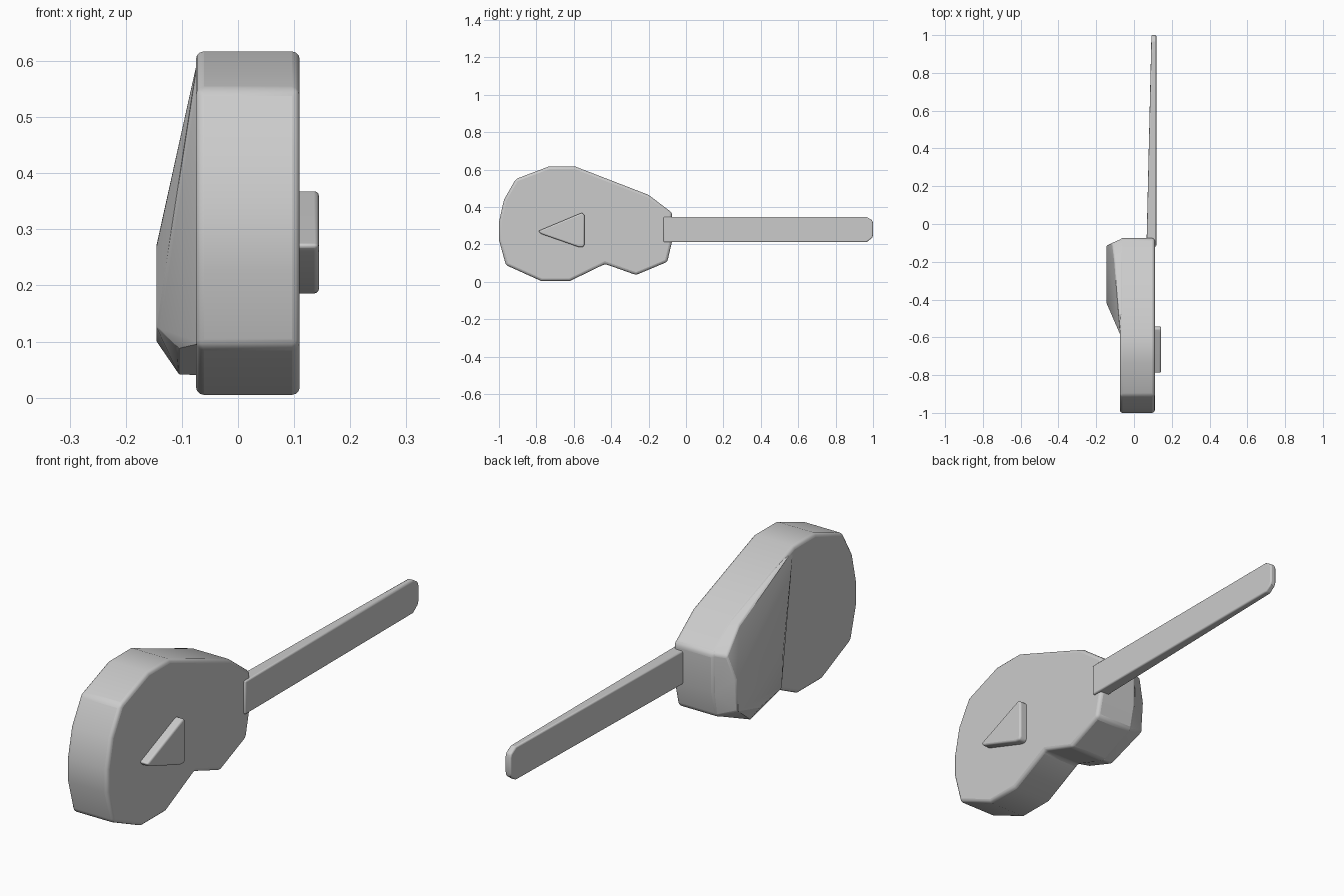
import bpy, bmesh

if "Cube" in bpy.data.objects:
    bpy.data.objects.remove(bpy.data.objects["Cube"])

grey = bpy.data.materials.new("light grey")
grey.diffuse_color = (0.6, 0.6, 0.6, 1)
grey.use_nodes = True
grey.node_tree.nodes["Principled BSDF"].inputs["Base Color"].default_value = grey.diffuse_color


def finish(name, bm, bevel):
    """Turn a bmesh into a softly bevelled object."""
    bmesh.ops.recalc_face_normals(bm, faces=bm.faces[:])
    me = bpy.data.meshes.new(name)
    bm.to_mesh(me)
    bm.free()
    me.materials.append(grey)
    ob = bpy.data.objects.new(name, me)
    bpy.context.collection.objects.link(ob)
    mod = ob.modifiers.new("soft_edges", 'BEVEL')
    mod.width = bevel
    mod.segments = 3
    mod.limit_method = 'ANGLE'
    mod.angle_limit = 0.6
    bpy.ops.object.select_all(action='DESELECT')
    ob.select_set(True)
    bpy.context.view_layer.objects.active = ob
    bpy.ops.object.shade_smooth_by_angle(angle=0.5)
    return ob


def slab(name, outline, x0, x1, bevel):
    """Extrude a (y, z) outline along x."""
    bm = bmesh.new()
    face = bm.faces.new([bm.verts.new((x0, y, z)) for y, z in outline])
    ext = bmesh.ops.extrude_face_region(bm, geom=[face])
    for v in ext["geom"]:
        if isinstance(v, bmesh.types.BMVert):
            v.co.x = x1
    return finish(name, bm, bevel)


# Guitar body
slab("body", [(-1, .225), (-.963, .09), (-.775, .005), (-.62, .005),
              (-.433, .096), (-.267, .037), (-.10, .107), (-.075, .215),
              (-.075, .37), (-.2, .465), (-.593, .617), (-.733, .617),
              (-.91, .55), (-.973, .44), (-1, .32)], -.075, .11, .014)

# Sloping bulge on the back of the upper body
bulge = [(-.06, -.433, .097), (-.06, -.267, .038), (-.06, -.10, .108),
         (-.06, -.076, .215), (-.06, -.076, .37), (-.06, -.2, .464),
         (-.07, -.593, .612),
         (-.105, -.267, .04), (-.105, -.40, .088),
         (-.145, -.41, .125), (-.145, -.27, .10), (-.145, -.125, .14),
         (-.145, -.115, .27), (-.145, -.42, .27),
         (-.115, -.10, .365), (-.103, -.2, .458)]
bm = bmesh.new()
for p in bulge:
    bm.verts.new(p)
hull = bmesh.ops.convex_hull(bm, input=bm.verts[:])
bmesh.ops.delete(bm, geom=[v for v in bm.verts if not v.link_faces], context='VERTS')
finish("back_bulge", bm, .006)

# Neck, thinner towards its tip
neck = slab("neck", [(-.12, .212), (.965, .212), (.995, .235), (1, .25),
                     (1, .315), (.995, .33), (.965, .348), (-.12, .348)],
            .066, .118, .006)
for v in neck.data.vertices:
    if v.co.x < .1 and v.co.y > .9:
        v.co.x = .092

# Triangular bridge on the front
slab("bridge", [(-.79, .272), (-.775, .257), (-.575, .187), (-.55, .185),
                (-.543, .2), (-.543, .355), (-.553, .37), (-.575, .362)],
     .10, .144, .008)
